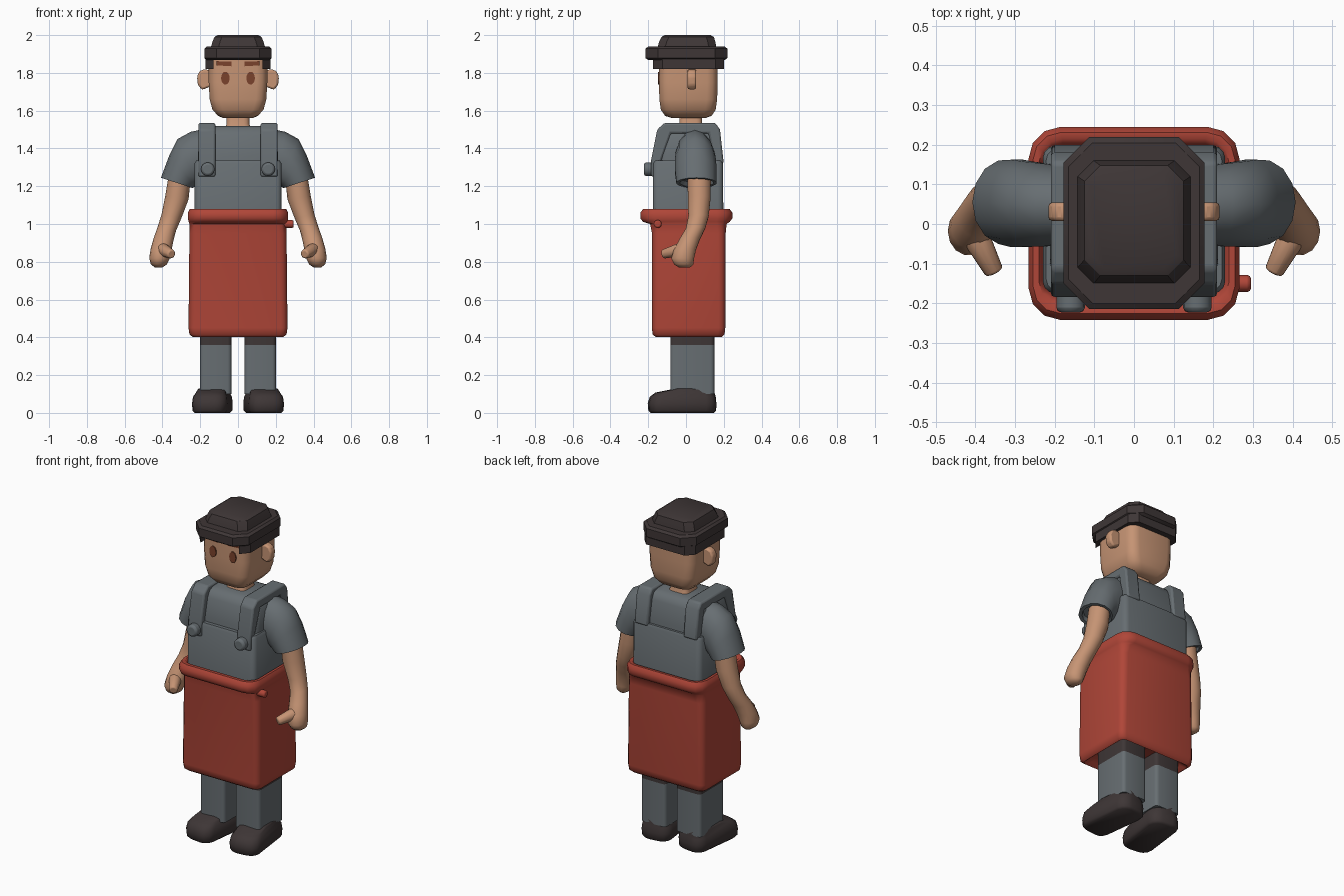
import bpy, bmesh, math
from mathutils import Vector, Matrix

if "Cube" in bpy.data.objects:
    bpy.data.objects.remove(bpy.data.objects["Cube"])


def mat(name, r, g, b):
    m = bpy.data.materials.new(name)
    lin = [((c / 255 + 0.055) / 1.055) ** 2.4 for c in (r, g, b)]
    m.diffuse_color = (*lin, 1)
    m.use_nodes = True
    m.node_tree.nodes["Principled BSDF"].inputs["Base Color"].default_value = m.diffuse_color
    return m


SKIN = mat("skin", 198, 148, 116)
GREY = mat("grey cloth", 103, 110, 114)
RED = mat("red apron", 176, 70, 56)
DARK = mat("dark leather", 62, 54, 54)
BROWN = mat("brown eyes", 122, 66, 44)


def finish(bm, name, material, angle=40, bevel=0):
    bmesh.ops.recalc_face_normals(bm, faces=bm.faces[:])
    me = bpy.data.meshes.new(name)
    bm.to_mesh(me)
    bm.free()
    me.materials.append(material)
    ob = bpy.data.objects.new(name, me)
    bpy.context.collection.objects.link(ob)
    if bevel:
        b = ob.modifiers.new("bevel", 'BEVEL')
        b.width, b.segments = bevel, 2
    bpy.ops.object.select_all(action='DESELECT')
    ob.select_set(True)
    bpy.context.view_layer.objects.active = ob
    bpy.ops.object.shade_smooth_by_angle(angle=math.radians(angle))
    return ob


def loft(name, rings, material, angle=40, matrix=None):
    """Skin a list of closed rings and cap both ends."""
    bm = bmesh.new()
    loops = [[bm.verts.new(p) for p in ring] for ring in rings]
    n = len(loops[0])
    for a, b in zip(loops, loops[1:]):
        for i in range(n):
            j = (i + 1) % n
            bm.faces.new((a[i], a[j], b[j], b[i]))
    bm.faces.new(loops[0])
    bm.faces.new(loops[-1])
    if matrix:
        bm.transform(matrix)
    return finish(bm, name, material, angle)


def rect(z, hx, y0, y1, r, seg=3, cx=0):
    """Rounded rectangle ring at height z."""
    pts = []
    corners = ((hx - r, y1 - r), (-hx + r, y1 - r), (-hx + r, y0 + r), (hx - r, y0 + r))
    for k, (x, y) in enumerate(corners):
        for i in range(seg + 1):
            a = math.pi / 2 * (k + i / seg)
            pts.append(Vector((cx + x + r * math.cos(a), y + r * math.sin(a), z)))
    return pts


def limb(name, spec, s, material, n=14):
    """Spec rows: outer x, z, inner x, z, y centre, y half width."""
    rings = []
    for ox, oz, ix, iz, yc, hy in spec:
        o, i = Vector((ox * s, yc, oz)), Vector((ix * s, yc, iz))
        c, u = (o + i) / 2, (o - i) / 2
        rings.append([c + u * math.cos(t) + Vector((0, hy * math.sin(t), 0))
                      for t in (2 * math.pi * k / n for k in range(n))])
    return loft(name, rings, material, 50)


def prism(name, pts, vec, material, bevel=0):
    bm = bmesh.new()
    f = bm.faces.new([bm.verts.new(p) for p in pts])
    g = bmesh.ops.extrude_face_region(bm, geom=[f])['geom']
    bmesh.ops.translate(bm, vec=vec, verts=[v for v in g if isinstance(v, bmesh.types.BMVert)])
    return finish(bm, name, material, 35, bevel)


def disc(name, loc, axis, r, depth, material, scale=(1, 1, 1), bevel=0):
    bm = bmesh.new()
    bmesh.ops.create_cone(bm, cap_ends=True, segments=16, radius1=r, radius2=r, depth=depth)
    bm.transform(Matrix.Translation(loc) @ Matrix.Diagonal((*scale, 1))
                 @ Vector(axis).to_track_quat('Z', 'Y').to_matrix().to_4x4())
    return finish(bm, name, material, 40, bevel)


# Red apron with rolled rim
loft("apron", [rect(*r) for r in (
    (.44, .20, -.12, .15, .03), (.42, .22, -.14, .17, .03), (.403, .24, -.162, .19, .03),
    (.415, .257, -.177, .204, .035), (.45, .262, -.18, .208, .035), (.95, .257, -.18, .21, .04),
    (1.0, .257, -.19, .215, .05), (1.012, .261, -.228, .232, .07), (1.03, .266, -.242, .245, .08),
    (1.06, .266, -.242, .245, .08), (1.08, .255, -.226, .231, .07), (1.08, .24, -.205, .215, .06),
    (1.065, .23, -.19, .2, .05), (1.02, .225, -.175, .19, .04))], RED, 50)
disc("apron_knob", (.262, -.15, 1.0), (1, 0, 0), .021, .066, RED, bevel=.008)

# Overalls bib and shirt
loft("overalls_bib", [rect(*r) for r in (
    (.98, .23, -.175, .198, .03), (1.32, .23, -.175, .196, .03), (1.335, .222, -.168, .19, .03))], GREY)
loft("shirt", [rect(*r) for r in (
    (1.2, .215, -.15, .18, .05), (1.36, .212, -.145, .175, .05), (1.47, .205, -.12, .155, .05),
    (1.505, .185, -.1, .14, .05), (1.52, .13, -.07, .11, .05))], GREY, 50)

sleeve = ((.17, 1.505, .17, 1.2, .045, .10), (.25, 1.488, .195, 1.2, .048, .107),
          (.32, 1.45, .21, 1.2, .05, .11), (.365, 1.36, .225, 1.2, .052, .113),
          (.408, 1.245, .24, 1.19, .055, .108), (.39, 1.24, .25, 1.195, .057, .09),
          (.385, 1.26, .255, 1.22, .06, .085))
arm = ((.365, 1.27, .25, 1.24, .07, .063), (.385, 1.15, .262, 1.13, .07, .062),
       (.405, 1.05, .3, 1.03, .066, .055), (.425, .985, .328, .965, .05, .052),
       (.445, .93, .342, .91, .02, .055), (.462, .87, .352, .86, -.005, .06),
       (.47, .82, .362, .815, -.018, .062), (.462, .787, .378, .785, -.012, .052),
       (.44, .77, .4, .77, -.008, .03))

for s, side in ((1, "right"), (-1, "left")):
    # Strap and button
    yz = ((-.184, 1.25), (-.184, 1.34), (-.152, 1.5), (-.115, 1.535), (.155, 1.535), (.18, 1.5),
          (.2, 1.32), (.15, 1.32), (.12, 1.48), (-.08, 1.48), (-.13, 1.34), (-.15, 1.25))
    prism("strap_" + side, [(s * .12, y, z) for y, z in yz], (s * .09, 0, 0), GREY, .01)
    disc("button_" + side, (s * .16, -.195, 1.29), (0, 1, 0), .036, .056, GREY, bevel=.012)

    # Sleeve, arm and thumb
    limb("sleeve_" + side, sleeve, s, GREY)
    limb("arm_" + side, arm, s, SKIN)
    a, b = Vector((s * .40, -.03, .865)), Vector((s * .352, -.122, .84))
    bm = bmesh.new()
    bmesh.ops.create_cone(bm, cap_ends=True, segments=10, radius1=.037, radius2=.025,
                          depth=(b - a).length)
    bm.transform(Matrix.Translation((a + b) / 2) @ (b - a).to_track_quat('Z', 'Y').to_matrix().to_4x4())
    finish(bm, "thumb_" + side, SKIN, 50, .01)

    # Trouser leg, dark under the apron
    leg = loft("leg_" + side, [rect(z, .083, -.083, .15, .02, cx=s * .118)
                               for z in (.1, .36, .46)], GREY)
    leg.data.materials.append(DARK)
    for p in leg.data.polygons:
        p.material_index = int(p.center.z > .36)

    # Shoe, toe turned out
    shoe = [rect(*r) for r in (
        (0, .08, -.185, .145, .05), (.012, .092, -.197, .157, .06), (.05, .094, -.2, .158, .06),
        (.085, .09, -.19, .155, .06), (.108, .078, -.16, .15, .06), (.122, .076, -.085, .147, .04),
        (.13, .07, -.07, .14, .04))]
    loft("shoe_" + side, shoe, DARK, 50,
         Matrix.Translation((s * .133, 0, 0)) @ Matrix.Rotation(s * math.radians(7), 4, 'Z'))

    # Ear
    xz = ((.14, 1.81), (.175, 1.82), (.203, 1.81), (.217, 1.78), (.212, 1.735), (.19, 1.71), (.14, 1.73))
    prism("ear_" + side, [(s * x, .008, z) for x, z in xz], (0, .046, 0), SKIN, .01)

    # Eye and brow plates
    disc("eye_" + side, (s * .067, -.145, 1.772), (0, 1, 0), .034, .008, BROWN, (.66, 1, 1))
    prism("brow_" + side, [(s * x, -.141, z) for x, z in
                           ((.035, 1.835), (.115, 1.84), (.115, 1.862), (.035, 1.86))],
          (0, -.008, 0), BROWN)

# Neck and head
loft("neck", [rect(z, h, .025 - h, .025 + h, .03) for z, h in ((1.49, .075), (1.53, .06), (1.6, .06))], SKIN)
loft("head", [rect(*r) for r in (
    (1.56, .075, -.07, .1, .04), (1.572, .105, -.11, .135, .05), (1.605, .135, -.133, .157, .055),
    (1.66, .15, -.141, .165, .055), (1.75, .155, -.143, .167, .055), (1.9, .155, -.143, .167, .055))],
    SKIN, 50)

# Hair band, open at the face
half = [(.13, -.175), (.172, -.125), (.172, .155), (.13, .2)]
inner = [(-.13, -.1), (-.12, .13), (.12, .13), (.13, -.1)]
outline = half + [(-x, y) for x, y in reversed(half)] + inner
prism("hair", [(x, y, 1.82) for x, y in outline], (0, 0, .09), DARK)

# Cap brim and crown
loft("cap_brim", [rect(*r) for r in (
    (1.868, .165, -.2, .205, .06, 1), (1.878, .178, -.214, .219, .065, 1),
    (1.928, .178, -.214, .219, .065, 1), (1.94, .165, -.2, .205, .06, 1))], DARK, 30)
loft("cap_crown", [rect(*r) for r in (
    (1.93, .145, -.152, .162, .04, 1), (1.965, .135, -.142, .155, .04, 1),
    (1.99, .125, -.13, .148, .04, 1), (2.0, .108, -.113, .13, .035, 1))], DARK, 30)
